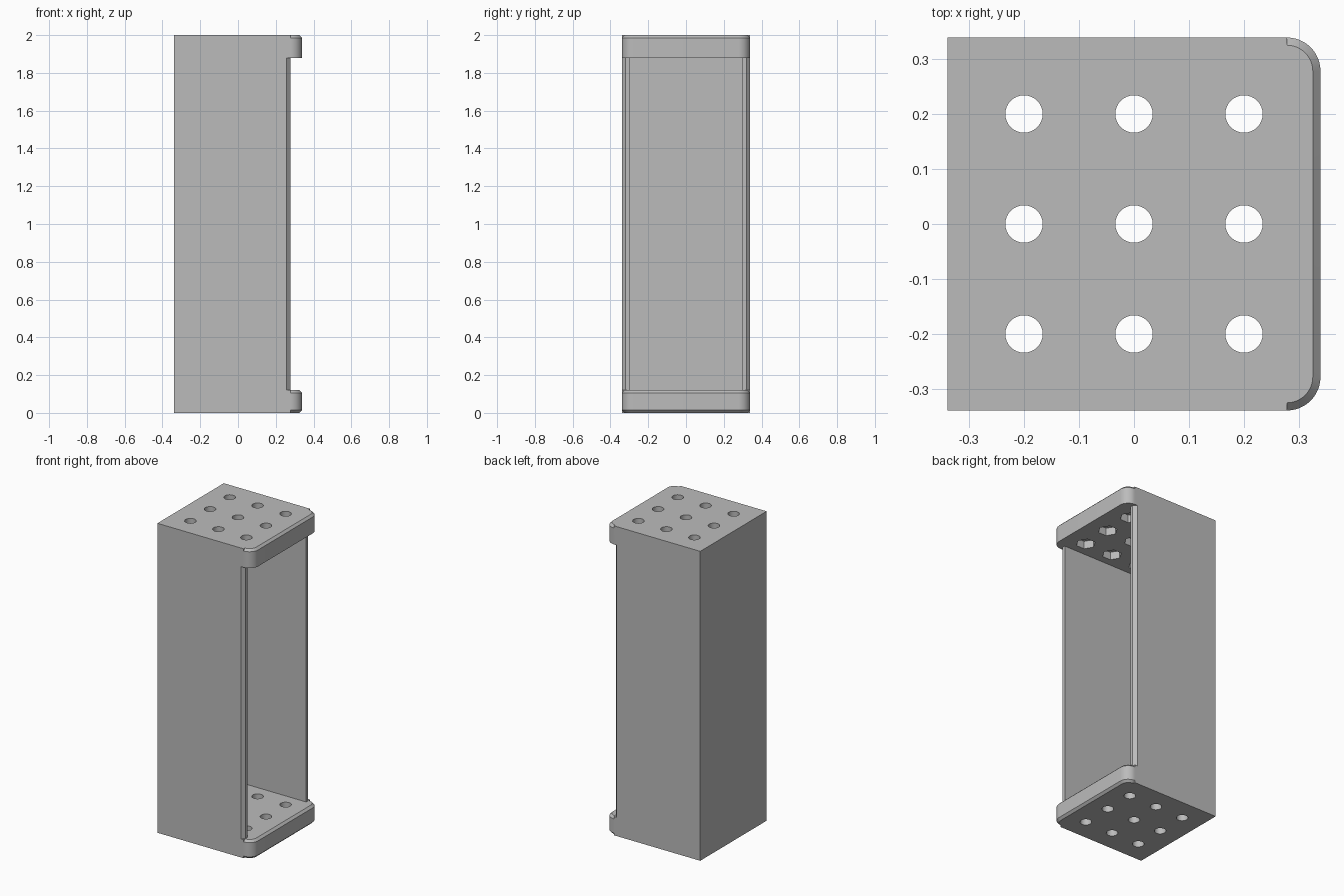
import bpy, bmesh, math

HALF = 0.339      # half width of the square footprint
HEIGHT = 2.0
PLATE = 0.12      # thickness of the end plates
WALL = 0.04
LIP_X = 0.278     # open edge of the walls, where the lips begin
CHAMFER = 0.02    # on the open edges of the walls
BEVEL = 0.014     # on the rims of the lips
PITCH = 0.2       # spacing of the holes

if "Cube" in bpy.data.objects:
    bpy.data.objects.remove(bpy.data.objects["Cube"], do_unlink=True)

grey = bpy.data.materials.new("plain grey")
grey.use_nodes = True
grey.diffuse_color = (0.5, 0.5, 0.5, 1)
grey.node_tree.nodes["Principled BSDF"].inputs["Base Color"].default_value = grey.diffuse_color


def loft(name, sections):
    """Closed solid through (outline, z) sections, bottom to top."""
    bm = bmesh.new()
    rings = [[bm.verts.new((x, y, z)) for x, y in outline] for outline, z in sections]
    bm.faces.new(rings[0][::-1])
    bm.faces.new(rings[-1])
    for low, high in zip(rings, rings[1:]):
        for i in range(len(low)):
            j = (i + 1) % len(low)
            bm.faces.new((low[i], low[j], high[j], high[i]))
    bmesh.ops.recalc_face_normals(bm, faces=bm.faces)
    mesh = bpy.data.meshes.new(name)
    bm.to_mesh(mesh)
    bm.free()
    mesh.materials.append(grey)
    obj = bpy.data.objects.new(name, mesh)
    bpy.context.collection.objects.link(obj)
    return obj


def prism(name, outline, bottom, top):
    return loft(name, [(outline, bottom), (outline, top)])


def ring(cx, cy, radius, sides):
    return [(cx + radius * math.cos(math.tau * i / sides),
             cy + radius * math.sin(math.tau * i / sides)) for i in range(sides)]


def combine(target, tool, operation):
    """Boolean the tool into the target and drop the tool."""
    mod = target.modifiers.new("combine", "BOOLEAN")
    mod.object, mod.operation, mod.solver = tool, operation, "EXACT"
    bpy.ops.object.select_all(action="DESELECT")
    bpy.context.view_layer.objects.active = target
    target.select_set(True)
    bpy.ops.object.modifier_apply(modifier=mod.name)
    bpy.data.objects.remove(tool, do_unlink=True)


def lip_outline(inset):
    """Strip with two rounded outer corners."""
    radius = HALF - LIP_X
    right = []
    for i in range(13):
        a = math.radians(-90 + 7.5 * i)
        right.append((LIP_X + (radius - inset) * math.cos(a),
                      radius - HALF + (radius - inset) * math.sin(a)))
    return right + [(x, -y) for x, y in reversed(right)]


# Block with the open side cut out, leaving three walls and two end plates
frame = prism("cabinet_frame", [(-HALF, -HALF), (LIP_X, -HALF), (LIP_X, HALF), (-HALF, HALF)], 0, HEIGHT)
inner = HALF - WALL
over = HALF + CHAMFER
half_cut = [(-inner, inner), (LIP_X, inner), (LIP_X, HALF - CHAMFER),
            (LIP_X - 2 * CHAMFER, over), (HALF, over)]
cavity = half_cut + [(x, -y) for x, y in reversed(half_cut)]
combine(frame, prism("cavity", cavity, PLATE, HEIGHT - PLATE), "DIFFERENCE")

# Rounded lips on the end plates
full, slim = lip_outline(0), lip_outline(BEVEL)
bottom_lip = loft("bottom_lip", [(slim, 0), (full, BEVEL), (full, PLATE - BEVEL), (slim, PLATE)])
top_lip = loft("top_lip", [(full, HEIGHT - PLATE), (full, HEIGHT - BEVEL), (slim, HEIGHT)])
combine(frame, bottom_lip, "UNION")
combine(frame, top_lip, "UNION")

# Grid of round holes, with hexagonal pockets under the top plate
for i in (-1, 0, 1):
    for j in (-1, 0, 1):
        x, y = i * PITCH, j * PITCH
        combine(frame, prism("hole", ring(x, y, 0.034, 32), -0.1, HEIGHT + 0.1), "DIFFERENCE")
        combine(frame, prism("pocket", ring(x, y, 0.058, 6),
                             HEIGHT - PLATE - 0.05, HEIGHT - PLATE + 0.05), "DIFFERENCE")

bpy.ops.object.select_all(action="DESELECT")
frame.select_set(True)
bpy.context.view_layer.objects.active = frame
bpy.ops.object.shade_smooth_by_angle(angle=math.radians(30))
